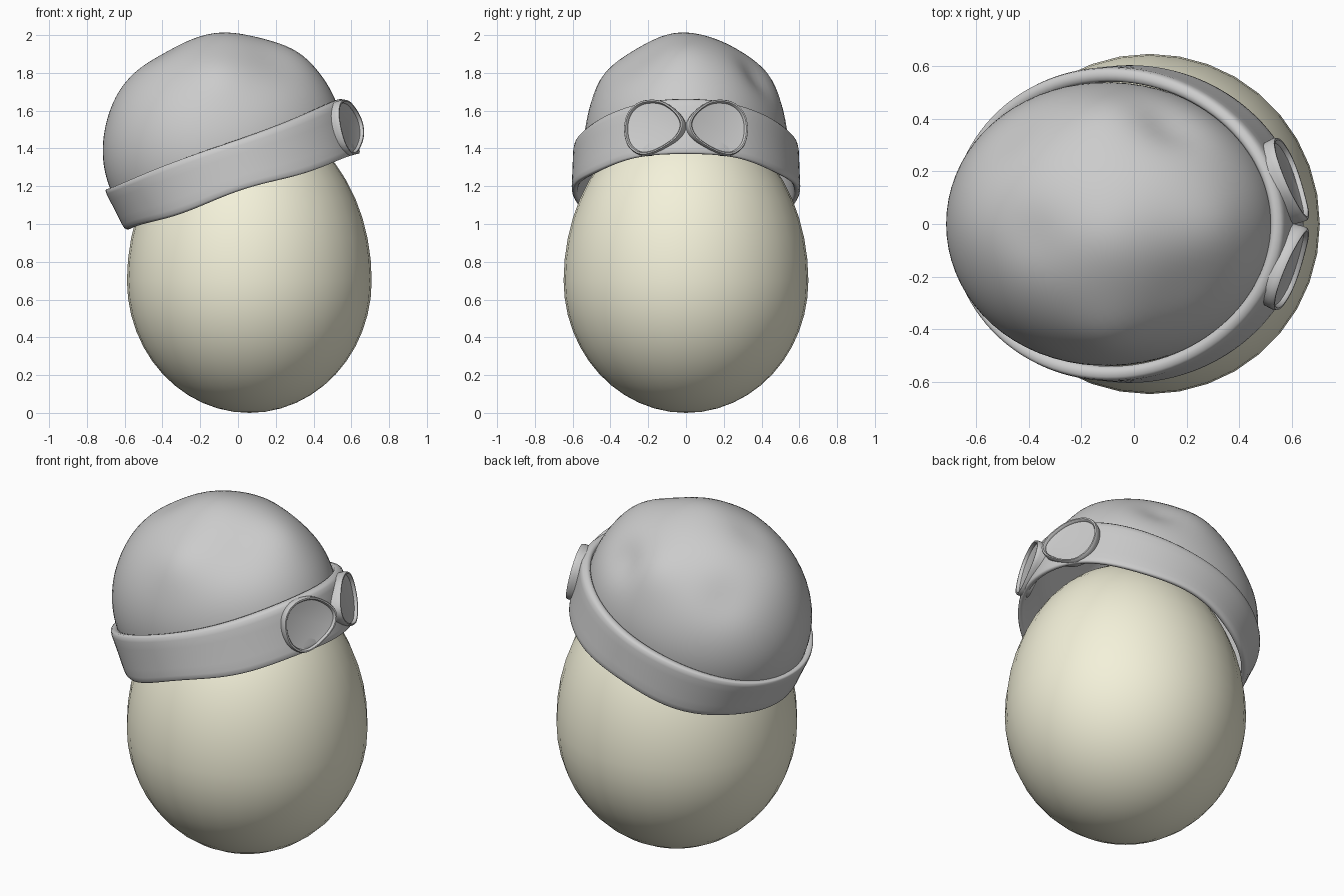
import bpy, bmesh
from math import sin, cos, pi, sqrt, exp, radians
from mathutils import Vector

if "Cube" in bpy.data.objects:
    bpy.data.objects.remove(bpy.data.objects["Cube"])


def loft(name, rings, cap_start=False, cap_end=False, wrap=False, subsurf=0):
    """Skin a list of closed rings; a one-point ring becomes a pole."""
    bm = bmesh.new()
    vs = [[bm.verts.new(p) for p in r] for r in rings]
    pairs = list(zip(vs, vs[1:])) + ([(vs[-1], vs[0])] if wrap else [])
    for a, b in pairs:
        n = max(len(a), len(b))
        for i in range(n):
            j = (i + 1) % n
            if len(a) == 1:
                bm.faces.new((a[0], b[j], b[i]))
            elif len(b) == 1:
                bm.faces.new((a[i], a[j], b[0]))
            else:
                bm.faces.new((a[i], a[j], b[j], b[i]))
    if cap_start:
        bm.faces.new(vs[0])
    if cap_end:
        bm.faces.new(vs[-1])
    bmesh.ops.recalc_face_normals(bm, faces=bm.faces)
    me = bpy.data.meshes.new(name)
    bm.to_mesh(me)
    bm.free()
    ob = bpy.data.objects.new(name, me)
    bpy.context.collection.objects.link(ob)
    for p in me.polygons:
        p.use_smooth = True
    if subsurf:
        m = ob.modifiers.new("smooth", 'SUBSURF')
        m.levels = m.render_levels = subsurf
    return ob


def angles(n):
    return [2 * pi * i / n for i in range(n)]


# Egg: round bottom half, longer upper half
egg_rings = []
for i in range(25):
    a = -pi / 2 + pi * i / 24
    z = 0.7 + sin(a) * (0.70 if a < 0 else 0.87)
    r = 0.648 * cos(a)
    egg_rings.append([(0.06 + r * cos(t), r * sin(t), z) for t in angles(36)]
                     if 0 < i < 24 else [(0.06, 0, z)])
egg = loft("egg", egg_rings)
mat = bpy.data.materials.new("eggshell")
mat.diffuse_color = (0.9, 0.88, 0.7, 1)
mat.use_nodes = True
mat.node_tree.nodes["Principled BSDF"].inputs["Base Color"].default_value = mat.diffuse_color
egg.data.materials.append(mat)

# Cap: half ellipsoid leaning back, with soft dents and lumps
hub = Vector((-0.08, 0, 1.42))
rise = Vector((-0.21, 0, 0.54))
lumps = [  # x, y, z, radius, depth (+ is outward)
    (0.15, 0.40, 1.80, 0.12, -0.035),
    (0.20, -0.25, 1.90, 0.20, -0.03),
    (-0.10, -0.06, 2.00, 0.15, 0.012),
    (0.30, -0.02, 1.90, 0.15, 0.015),
    (-0.40, -0.05, 1.93, 0.12, -0.012),
    (-0.50, 0.35, 1.70, 0.14, -0.02),
    (-0.10, 0.42, 1.78, 0.15, 0.02),
    (-0.10, -0.42, 1.78, 0.15, 0.02),
    (-0.60, 0.0, 1.72, 0.18, 0.01),
]


def cap_point(t, f):
    base = Vector((0.6 * cos(t), 0.54 * sin(t) * (1 - 0.04 * cos(t)), 0.225 * cos(t)))
    p = hub + base * cos(f) + rise * sin(f)
    d = sum(h * exp(-((p - Vector((x, y, z))).length / r) ** 2)
            for x, y, z, r, h in lumps)
    return p + (p - hub).normalized() * d


cap_rings = [[cap_point(t, radians(-6 + 96 * i / 32)) for t in angles(72)] for i in range(32)]
cap_rings.append([cap_point(0, pi / 2)])
loft("cap", cap_rings)

# Headband: tilted closed strip, (height, outward offset) cross-section
section = [(0, -0.004), (0.06, 0.004), (0.5, 0.0), (0.93, 0.004), (1.0, -0.006),
           (1.0, -0.05), (0.9, -0.058), (0.3, -0.05), (0.05, -0.034), (0, -0.028)]


def band_point(t, h, off):
    c, s = cos(t), sin(t)
    flat = 1 - 0.045 * c
    low = Vector((0.025 + (0.625 + off) * c, (0.605 + off) * s * flat,
                  1.17 + 0.20 * c + 0.012 * sin(5 * abs(t - pi)) * abs(s)))
    top = Vector((-0.07 + (0.64 + off) * c, (0.595 + off) * s * flat,
                  1.425 + 0.238 * c + 0.01 * cos(3 * t) * abs(s)))
    return low.lerp(top, h)


loft("headband", [[band_point(t, h, o) for t in angles(56)] for h, o in section],
     wrap=True, subsurf=1)

# Goggles: teardrop outline (y, z), raised rim around a recessed lens
outline = [(0.012, 1.53), (0.04, 1.46), (0.12, 1.40), (0.20, 1.367), (0.26, 1.372),
           (0.31, 1.42), (0.327, 1.50), (0.312, 1.58), (0.265, 1.635), (0.20, 1.657),
           (0.12, 1.648), (0.045, 1.595)]


def smooth_loop(pts, steps=5):
    n, out = len(pts), []
    for i in range(n):
        a, b, c, d = (Vector(pts[(i + k) % n]) for k in (-1, 0, 1, 2))
        for s in range(steps):
            u = s / steps
            out.append(0.5 * (2 * b + (c - a) * u + (2 * a - 5 * b + 4 * c - d) * u * u
                              + (3 * b - a - 3 * c + d) * u ** 3))
    return out


loop = smooth_loop(outline)
mid = Vector((0.18, 1.51))
rim = [(0.97, -0.05), (1.0, -0.012), (1.0, 0.002), (0.975, 0.011), (0.925, 0.011),
       (0.89, 0.003), (0.885, -0.006), (0.86, -0.007)]
for side, label in ((1, "left"), (-1, "right")):
    normal = Vector((1, 0.4 * side, 0.22)).normalized()
    rings = []
    for scale, depth in rim:
        ring = []
        for p in loop:
            y, z = mid + (p - mid) * scale
            ring.append(Vector((0.665 - 0.4 * y - 0.22 * (z - 1.5), y * side, z))
                        + normal * depth)
        rings.append(ring)
    goggle = loft("goggle_" + label, rings, cap_start=True, cap_end=True)
    bpy.context.view_layer.objects.active = goggle
    goggle.select_set(True)
    bpy.ops.object.shade_smooth_by_angle(angle=radians(50))
    goggle.select_set(False)
